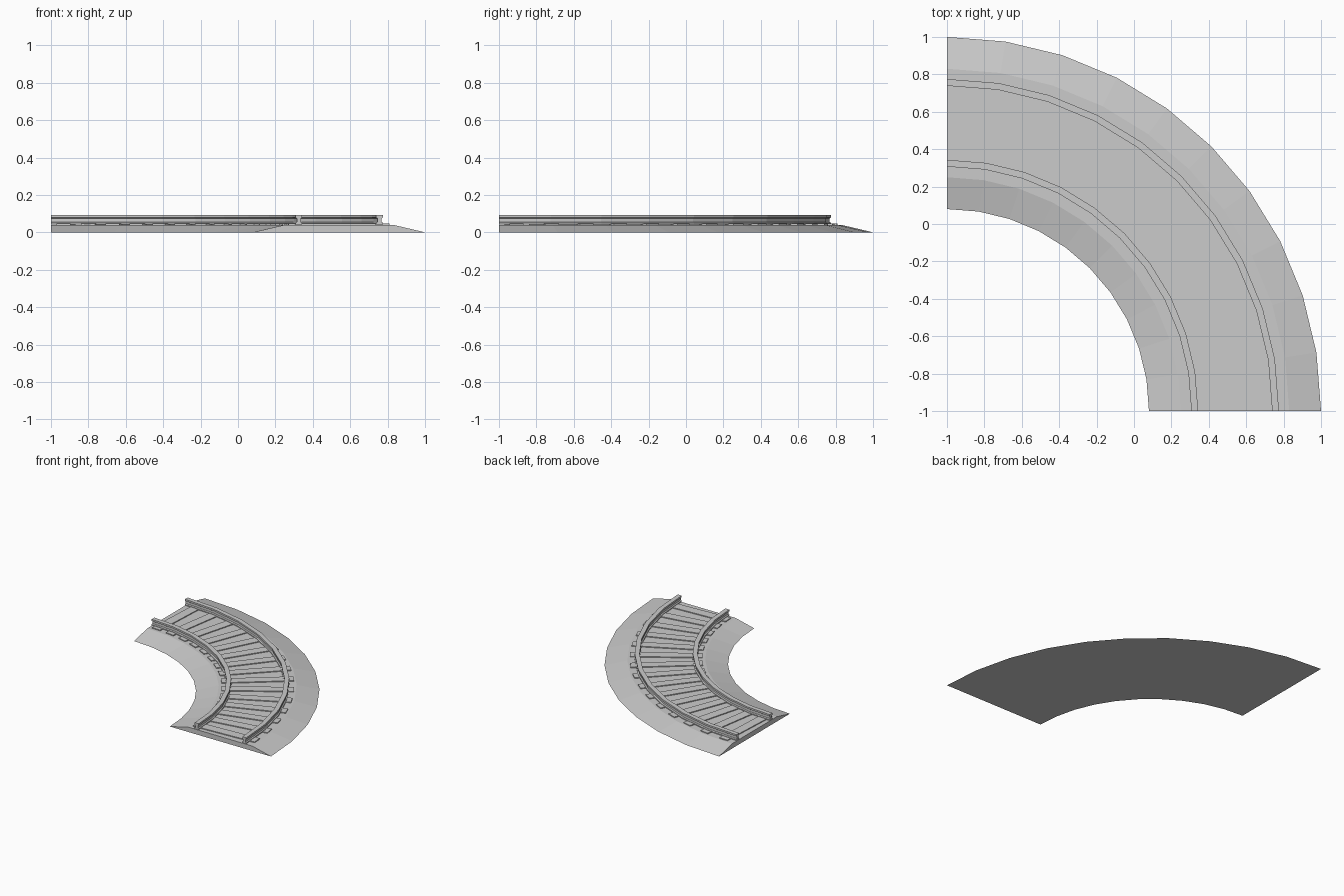
import bpy
import bmesh
from math import sin, cos, radians
from mathutils import Vector

cube = bpy.data.objects.get("Cube")
if cube:
    bpy.data.objects.remove(cube)

SEGMENTS = 10
SLEEPERS = 15

grey = bpy.data.materials.new("light grey")
grey.use_nodes = True
colour = (0.6, 0.6, 0.6, 1)
grey.diffuse_color = colour
grey.node_tree.nodes["Principled BSDF"].inputs["Base Color"].default_value = colour


def finish(bm, name):
    bmesh.ops.recalc_face_normals(bm, faces=bm.faces)
    mesh = bpy.data.meshes.new(name)
    bm.to_mesh(mesh)
    bm.free()
    mesh.materials.append(grey)
    obj = bpy.data.objects.new(name, mesh)
    bpy.context.collection.objects.link(obj)
    return obj


def polar(radius, angle, z):
    return Vector((radius * cos(angle) - 1, radius * sin(angle) - 1, z))


def sweep(name, profile):
    """Carry a closed (radius, height) profile round the quarter bend."""
    bm = bmesh.new()
    rings = []
    for i in range(SEGMENTS + 1):
        a = radians(90 * i / SEGMENTS)
        rings.append([bm.verts.new(polar(r, a, z)) for r, z in profile])
    n = len(profile)
    for a, b in zip(rings, rings[1:]):
        for j in range(n):
            k = (j + 1) % n
            bm.faces.new((a[j], a[k], b[k], b[j]))
    bm.faces.new(rings[0])
    bm.faces.new(rings[-1])
    return finish(bm, name)


# Ballast bed with sloping shoulders
sweep("ballast_bed", [(1.08, 0), (2, 0), (1.83, 0.04), (1.25, 0.04)])

# Rails: half of the flanged section, mirrored about the rail centre
half = [(0.018, 0.043), (0.018, 0.051), (0.010, 0.056),
        (0.010, 0.074), (0.018, 0.079), (0.018, 0.093)]
for name, centre in (("inner_rail", 1.325), ("outer_rail", 1.757)):
    right = [(centre + w, z) for w, z in half]
    left = [(centre - w, z) for w, z in reversed(half)]
    sweep(name, right + left)

# Sleepers, set radially and just proud of the ballast
for i in range(SLEEPERS):
    angle = radians(90 * (i + 0.5) / SLEEPERS)
    bm = bmesh.new()
    bmesh.ops.create_cube(bm, size=1)
    for v in bm.verts:
        v.co = Vector((v.co.x * 0.54, v.co.y * 0.075, v.co.z * 0.03 + 0.032))
    sleeper = finish(bm, f"sleeper_{i + 1}")
    sleeper.location = polar(1.541, angle, 0)
    sleeper.rotation_euler.z = angle
